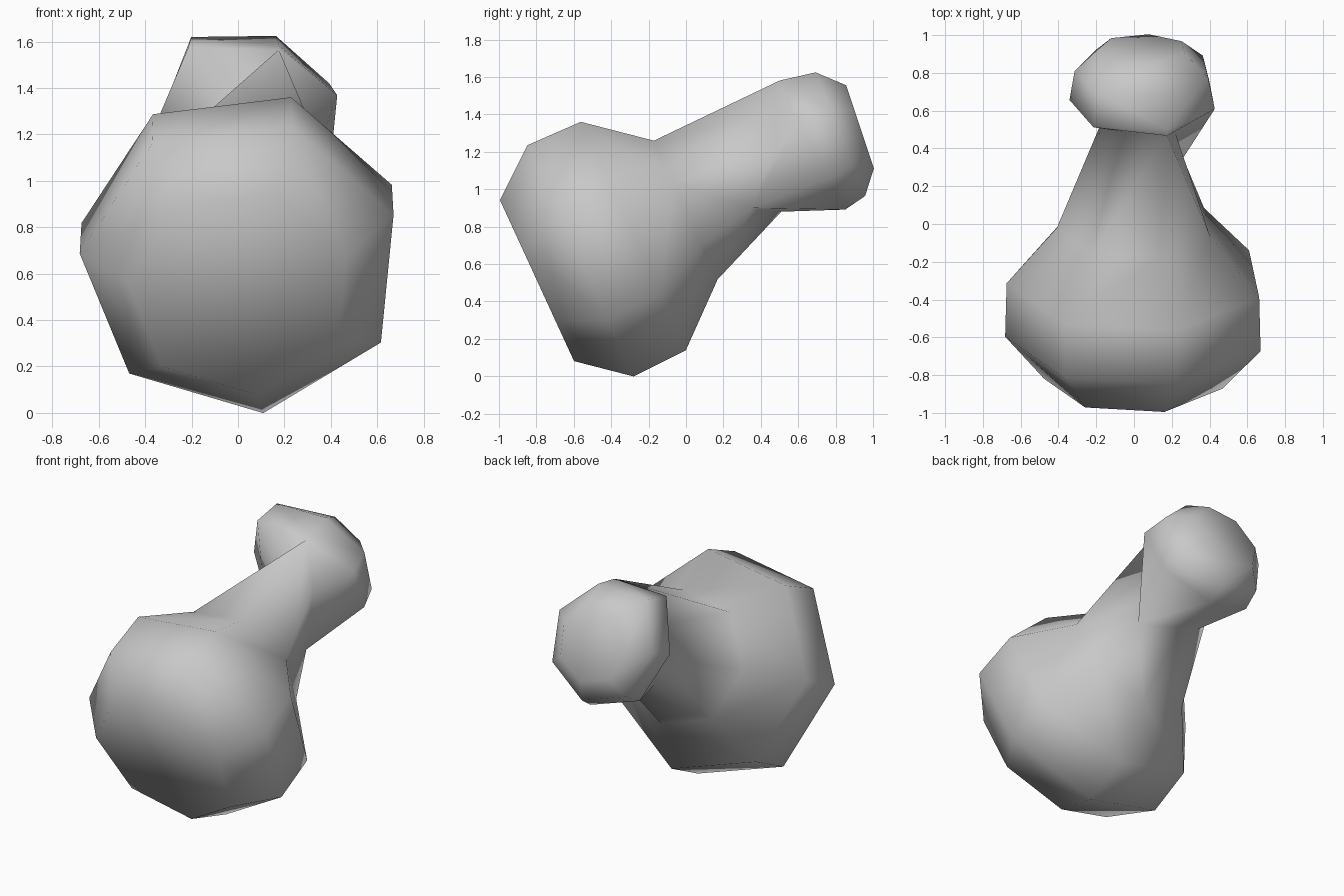
import bpy, bmesh, math
from mathutils import Vector

cube = bpy.data.objects.get("Cube")
if cube:
    bpy.data.objects.remove(cube, do_unlink=True)

SIDES = 7
ALONG = Vector((0, 0.909, 0.418))   # the body's axis, rising to the back
UP = Vector((0, -0.418, 0.909))

# rings from the front: distance along axis, height, x centre, radius, lean
RINGS = [
    (-0.51, 0.807, 0.01, 0.488, 0),
    (-0.255, 0.81, 0.015, 0.70, 0),
    (0.057, 0.812, 0.015, 0.692, 0),
    (0.37, 0.816, 0.01, 0.42, 0),
    (0.83, 0.834, 0.03, 0.25, 0),
    (1.13, 0.848, 0.055, 0.398, -0.04),
    (1.29, 0.838, 0.05, 0.366, 0.05),
    (1.402, 0.827, 0.045, 0.24, 0.11),
]


def ring_points(a, b, cx, r, lean):
    pts = []
    for i in range(SIDES):
        t = math.radians(72) + math.tau * i / SIDES
        h = r * math.sin(t)
        pts.append(ALONG * (a + lean * h) + UP * (b + h)
                   + Vector((cx + r * math.cos(t), 0, 0)))
    return pts


rings = [ring_points(*r) for r in RINGS]
neck_base, neck, bulb_front, bulb_back = rings[3:7]

# uneven neck: its top corner bridges into the bulb, the others pinch in
neck[0] = neck_base[0].lerp(bulb_front[0], 0.95)
neck[1] = Vector((-0.06, 0.49, 1.32))
neck[2] = Vector((-0.18, 0.52, 1.15))
neck[3].x += 0.04
neck[5] = Vector((0.26, 0.35, 0.90))
neck[6] = Vector((0.22, 0.48, 1.24))

# the bulb's upper right corner stands out
for ring in (bulb_front, bulb_back):
    ring[1] += Vector((-0.05, -0.01, 0.035))

bm = bmesh.new()
loops = [[bm.verts.new(p) for p in ring] for ring in rings]


def radial(p, q):
    m = (p.co + q.co) / 2
    return math.hypot(m.x - 0.03, m.dot(UP) - 0.82)


# side walls, each split along its outer diagonal
for front, back in zip(loops, loops[1:]):
    for i in range(SIDES):
        j = (i + 1) % SIDES
        a, b, c, d = front[i], front[j], back[j], back[i]
        if radial(a, c) > radial(b, d):
            tris = ((a, b, c), (a, c, d))
        else:
            tris = ((a, b, d), (b, c, d))
        for t in tris:
            bm.faces.new(t)
# end caps
bm.faces.new(loops[0])
bm.faces.new(loops[-1])
bmesh.ops.recalc_face_normals(bm, faces=bm.faces)
for f in bm.faces:
    f.smooth = True

mesh = bpy.data.meshes.new("knobbed_body")
bm.to_mesh(mesh)
bm.free()
body = bpy.data.objects.new("knobbed_body", mesh)
bpy.context.collection.objects.link(body)

# plain grey surface
grey = bpy.data.materials.new("grey")
grey.use_nodes = True
colour = (0.58, 0.58, 0.58, 1)
grey.diffuse_color = colour
grey.node_tree.nodes["Principled BSDF"].inputs["Base Color"].default_value = colour
mesh.materials.append(grey)
